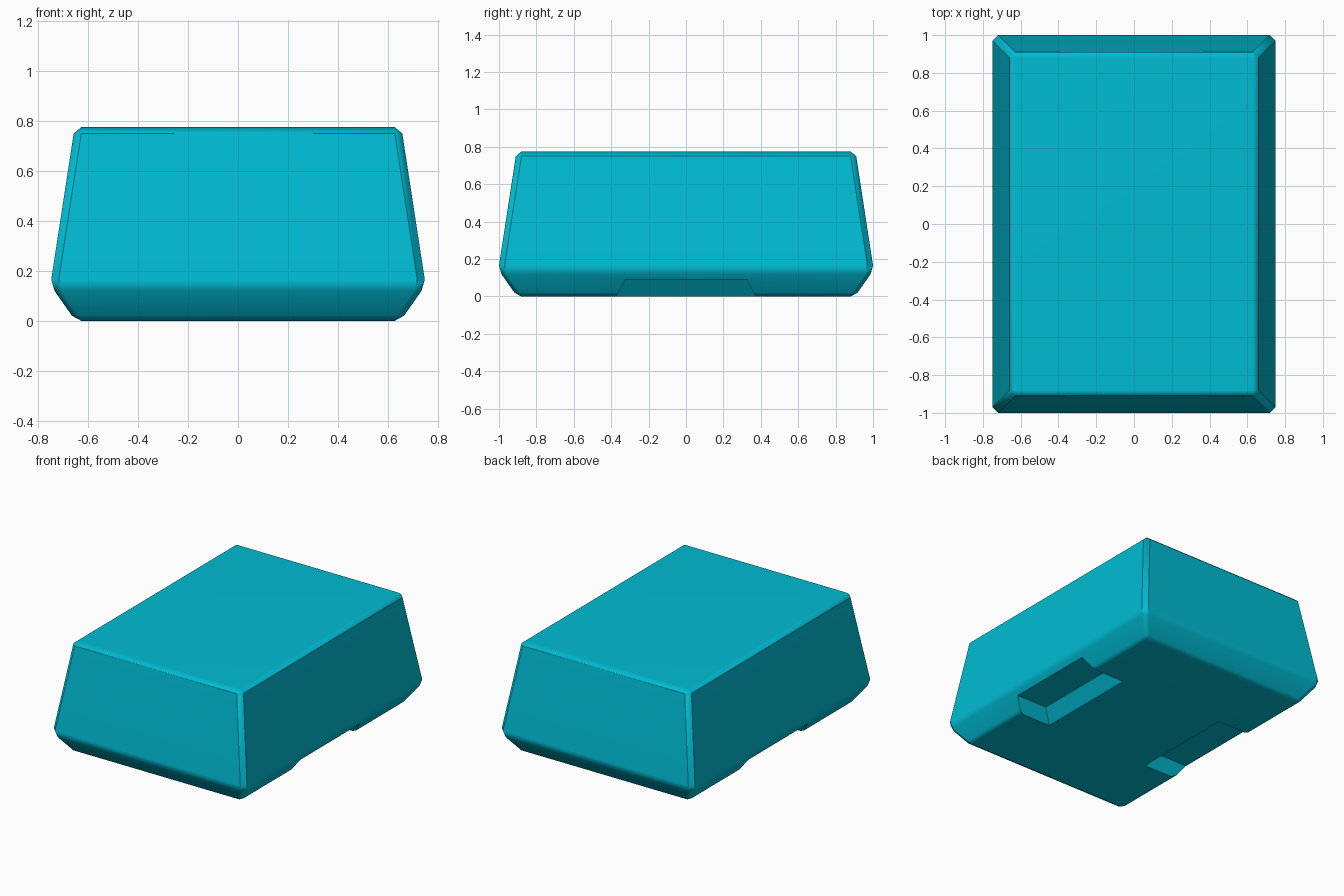
import bpy, bmesh, math

cube = bpy.data.objects.get("Cube")
if cube:
    bpy.data.objects.remove(cube, do_unlink=True)

cyan = bpy.data.materials.new("cyan")
cyan.use_nodes = True
cyan.diffuse_color = (0.0, 0.503, 0.658, 1)
cyan.node_tree.nodes["Principled BSDF"].inputs["Base Color"].default_value = cyan.diffuse_color


def loft(name, rings):
    """Join stacked rings of points into a closed solid."""
    bm = bmesh.new()
    loops = [[bm.verts.new(p) for p in ring] for ring in rings]
    n = len(loops[0])
    for low, high in zip(loops, loops[1:]):
        for i in range(n):
            j = (i + 1) % n
            bm.faces.new((low[i], low[j], high[j], high[i]))
    bm.faces.new(loops[0][::-1])
    bm.faces.new(loops[-1])
    bmesh.ops.remove_doubles(bm, verts=bm.verts, dist=0.0001)
    bmesh.ops.recalc_face_normals(bm, faces=bm.faces)
    mesh = bpy.data.meshes.new(name)
    bm.to_mesh(mesh)
    bm.free()
    mesh.materials.append(cyan)
    obj = bpy.data.objects.new(name, mesh)
    bpy.context.collection.objects.link(obj)
    return obj


def chamfered_ring(z, x, y, c):
    """Rectangle with cut corners, counter-clockwise."""
    return [(x, c - y, z), (x, y - c, z), (x - c, y, z), (c - x, y, z),
            (-x, y - c, z), (-x, c - y, z), (c - x, -y, z), (x - c, -y, z)]


def notch_ring(z, inner, half, side):
    return [(side * px, py, z) for px, py in
            ((inner, -half), (0.9, -half), (0.9, half), (inner, half))]


# Tapered body with bevelled rim and rounded underside
body = loft("tapered_body", [
    chamfered_ring(0.0, 0.628, 0.88, 0),
    chamfered_ring(0.02, 0.665, 0.917, 0.03),
    chamfered_ring(0.12, 0.735, 0.987, 0.03),
    chamfered_ring(0.165, 0.748, 1.0, 0.03),
    chamfered_ring(0.75, 0.658, 0.91, 0.03),
    chamfered_ring(0.775, 0.628, 0.88, 0),
])
bpy.context.view_layer.objects.active = body

# Sloped grip notches under both long sides
for side in (-1, 1):
    cutter = loft("notch_cutter", [
        notch_ring(-0.09, 0.337, 0.42, side),
        notch_ring(0.09, 0.477, 0.325, side),
    ])
    cutter.hide_render = True
    cut = body.modifiers.new("grip_notch", "BOOLEAN")
    cut.operation = "DIFFERENCE"
    cut.solver = "EXACT"
    cut.object = cutter
    bpy.ops.object.modifier_apply(modifier=cut.name)
    bpy.data.objects.remove(cutter, do_unlink=True)

# Soft bevels with flat large faces
bpy.ops.object.select_all(action="DESELECT")
body.select_set(True)
bpy.ops.object.shade_smooth_by_angle(angle=math.radians(41))
weighted = body.modifiers.new("weighted_normals", "WEIGHTED_NORMAL")
weighted.keep_sharp = True
